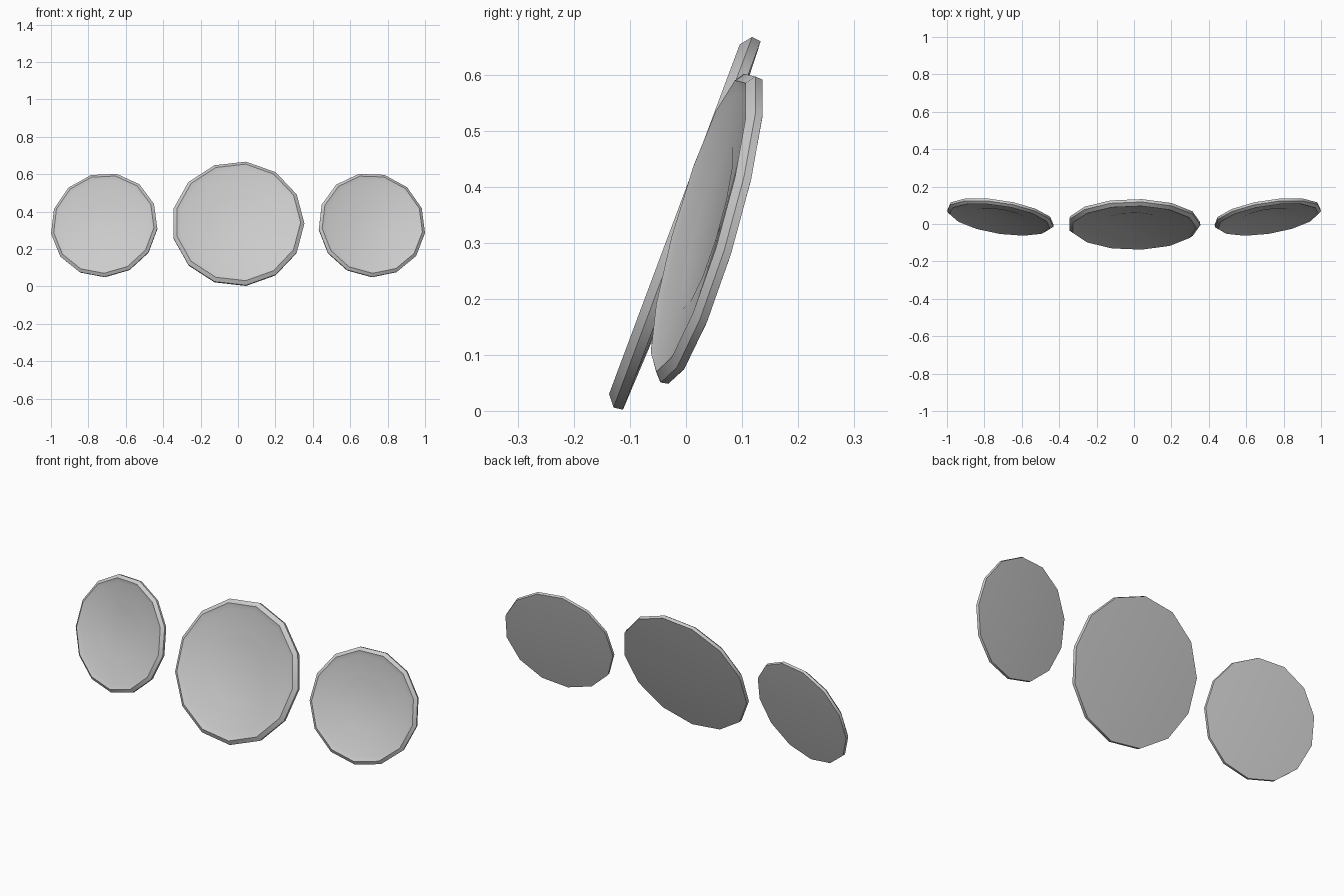
import bpy, bmesh, math
from mathutils import Matrix, Vector

if "Cube" in bpy.data.objects:
    bpy.data.objects.remove(bpy.data.objects["Cube"])

SIDES = 13
# Plate half-profile (radius, height toward the front), from front centre to back centre
PROFILE = [(0, 0.002), (0.175, 0.002), (0.19, 0.006), (0.308, 0.012), (0.335, 0.022),
           (0.355, 0.006), (0.353, -0.011), (0, -0.026)]


def plate(name, loc, scale, tilt, yaw, spin):
    bm = bmesh.new()
    rings = []
    for r, h in PROFILE:
        if r == 0:
            rings.append([bm.verts.new((0, 0, h))] * SIDES)
        else:
            rings.append([bm.verts.new((r * math.cos(2 * math.pi * i / SIDES),
                                        r * math.sin(2 * math.pi * i / SIDES), h))
                          for i in range(SIDES)])
    for a, b in zip(rings, rings[1:]):
        for i in range(SIDES):
            j = (i + 1) % SIDES
            quad = [a[i], b[i], b[j], a[j]]
            bm.faces.new(list(dict.fromkeys(quad)))  # triangles at the poles
    bmesh.ops.recalc_face_normals(bm, faces=bm.faces[:])
    # Stand the plate up, lean it back and turn it
    m = (Matrix.Translation(Vector(loc))
         @ Matrix.Rotation(math.radians(yaw), 4, 'Z')
         @ Matrix.Rotation(math.radians(90 - tilt), 4, 'X')
         @ Matrix.Rotation(math.radians(spin), 4, 'Z')
         @ Matrix.Scale(scale, 4))
    bm.transform(m)
    mesh = bpy.data.meshes.new(name)
    bm.to_mesh(mesh)
    bm.free()
    ob = bpy.data.objects.new(name, mesh)
    bpy.context.collection.objects.link(ob)
    bpy.ops.object.select_all(action='DESELECT')
    ob.select_set(True)
    bpy.context.view_layer.objects.active = ob
    bpy.ops.object.shade_smooth_by_angle(angle=math.radians(30))
    return ob


# Large plate in the middle, smaller ones turned outward on both sides
plate("centre_plate", (0, 0, 0.335), 1.0, 20.5, 0, 0)
plate("left_plate", (-0.715, 0.04, 0.328), 0.815, 16, -9, -4)
plate("right_plate", (0.715, 0.04, 0.328), 0.815, 16, 9, -9)
